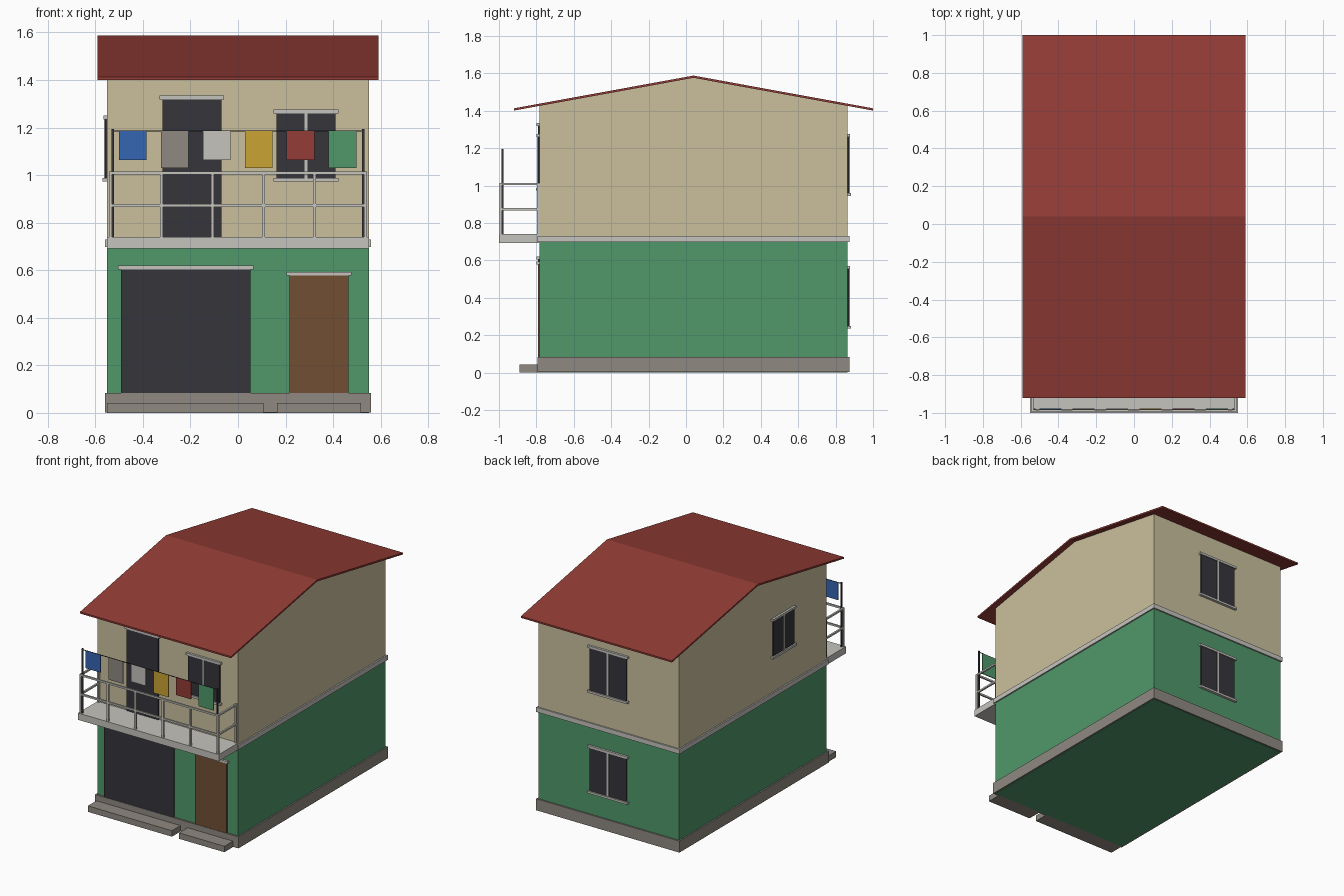
import bpy, bmesh
from math import pi
from mathutils import Matrix, Vector

cube = bpy.data.objects.get("Cube")
if cube:
    bpy.data.objects.remove(cube, do_unlink=True)


def material(name, hex_code):
    srgb = [int(hex_code[i:i + 2], 16) / 255 for i in (0, 2, 4)]
    col = [c / 12.92 if c <= 0.04045 else ((c + 0.055) / 1.055) ** 2.4 for c in srgb] + [1]
    m = bpy.data.materials.new(name)
    m.use_nodes = True
    m.diffuse_color = col
    bsdf = m.node_tree.nodes["Principled BSDF"]
    bsdf.inputs["Base Color"].default_value = col
    bsdf.inputs["Roughness"].default_value = 0.9
    return m


RED = material("roof red", "933C36")
GREEN = material("wall green", "50986A")
CREAM = material("wall cream", "CBC09D")
STONE = material("stone grey", "8F8981")
LIGHT = material("light concrete", "C5C4BE")
DARK = material("dark glass", "36353B")
BROWN = material("door brown", "724E34")
BLUE = material("cloth blue", "3566B4")
YELLOW = material("cloth yellow", "CBA434")


def finish(name, bm, mat):
    bmesh.ops.recalc_face_normals(bm, faces=bm.faces)
    mesh = bpy.data.meshes.new(name)
    bm.to_mesh(mesh)
    bm.free()
    mesh.materials.append(mat)
    obj = bpy.data.objects.new(name, mesh)
    bpy.context.collection.objects.link(obj)
    return obj


def boxes(name, mat, *spans, matrix=Matrix()):
    """One object made of boxes, each given as (x0, x1, y0, y1, z0, z1)."""
    bm = bmesh.new()
    for x0, x1, y0, y1, z0, z1 in spans:
        place = Matrix.Translation(((x0 + x1) / 2, (y0 + y1) / 2, (z0 + z1) / 2))
        size = Matrix.Diagonal((x1 - x0, y1 - y0, z1 - z0, 1))
        bmesh.ops.create_cube(bm, size=1, matrix=matrix @ place @ size)
    return finish(name, bm, mat)


def prism(name, mat, profile, half_width):
    """Extrude a (y, z) profile across x."""
    bm = bmesh.new()
    face = bm.faces.new([bm.verts.new((-half_width, y, z)) for y, z in profile])
    new = bmesh.ops.extrude_face_region(bm, geom=[face])["geom"]
    bmesh.ops.translate(bm, vec=Vector((2 * half_width, 0, 0)),
                        verts=[v for v in new if isinstance(v, bmesh.types.BMVert)])
    return finish(name, bm, mat)


def opening(name, mat, origin, angle, width, z0, z1, window=True):
    """Panel on a wall with a lintel; windows also get a sill and a mullion."""
    m = Matrix.Translation(origin) @ Matrix.Rotation(angle, 4, 'Z')
    h = width / 2
    boxes(name + "_panel", mat, (-h, h, -0.009, 0.005, z0, z1), matrix=m)
    trim = [(-h - 0.012, h + 0.012, -0.015, 0.005, z1, z1 + 0.016)]
    if window:
        trim.append((-h - 0.012, h + 0.012, -0.019, 0.005, z0 - 0.015, z0))
        trim.append((-0.007, 0.007, -0.013, 0.005, z0, z1))
    boxes(name + "_trim", LIGHT, *trim, matrix=m)


# Main dimensions
W, FRONT, BACK, MID = 0.55, -0.783, 0.863, 0.04
RIDGE, EAVE, SLAB = 1.588, 1.413, 0.74
RUN = 0.96
slope = (RIDGE - EAVE) / RUN
T = 0.012

# Base, walls and floor band
boxes("plinth", STONE, (-0.56, 0.56, FRONT - 0.012, BACK + 0.01, 0.002, 0.083))
boxes("ground_floor_walls", GREEN, (-W, W, FRONT, BACK, 0, 0.71))
top = RIDGE - T
side = top - slope * (BACK - MID)
prism("upper_floor_walls", CREAM,
      [(FRONT, 0.71), (BACK, 0.71), (BACK, side), (MID, top), (FRONT, side)], W)
boxes("floor_band", LIGHT, (-0.56, 0.56, FRONT - 0.01, BACK + 0.01, 0.697, 0.73))
boxes("front_steps", STONE, (-0.55, 0.107, -0.89, FRONT, 0, 0.042),
      (0.163, 0.517, -0.89, FRONT, 0, 0.042))

# Gabled roof sheet
prism("roof", RED, [(MID - RUN, EAVE), (MID, RIDGE), (MID + RUN, EAVE),
                    (MID + RUN, EAVE - T), (MID, RIDGE - T), (MID - RUN, EAVE - T)], 0.59)

# Doors and windows
opening("garage_door", DARK, (-0.22, FRONT, 0), 0, 0.546, 0.083, 0.604, False)
opening("entrance_door", BROWN, (0.341, FRONT, 0), 0, 0.248, 0.083, 0.577, False)
opening("balcony_door", DARK, (-0.194, FRONT, 0), 0, 0.248, 0.73, 1.318, False)
opening("front_window", DARK, (0.286, FRONT, 0), 0, 0.248, 0.988, 1.26)
opening("back_lower_window", DARK, (0, BACK, 0), pi, 0.29, 0.25, 0.555)
opening("back_upper_window", DARK, (0, BACK, 0), pi, 0.29, 0.96, 1.26)
opening("right_window", DARK, (-W, -0.295, 0), -pi / 2, 0.235, 0.988, 1.235)

# Balcony slab and railing
boxes("balcony_slab", LIGHT, (-W, W, -1.0, FRONT, 0.692, SLAB))
R, RX, RY = 0.006, 0.537, -0.99
rails = []
for z in (0.873, 1.009):
    rails.append((-RX - R, RX + R, RY - R, RY + R, z - R, z + R))
    for x in (-RX, RX):
        rails.append((x - R, x + R, RY, FRONT, z - R, z + R))
posts = [(-RX + i * RX * 2 / 5, RY) for i in range(6)] + [(-RX, -0.79), (RX, -0.79)]
for x, y in posts:
    rails.append((x - R, x + R, y - R, y + R, SLAB, 1.013))
boxes("balcony_railing", LIGHT, *rails)

# Clothes line with hanging cloths
LX, LY, LZ = 0.527, -0.981, 1.186
boxes("line_poles", DARK, *[(x - 0.005, x + 0.005, LY - 0.005, LY + 0.005, SLAB, 1.195)
                            for x in (-LX, LX)])
boxes("clothes_line", DARK, (-LX, LX, LY - 0.002, LY + 0.002, LZ - 0.002, LZ + 0.002))
cloths = [("blue", BLUE), ("grey", STONE), ("white", LIGHT),
          ("yellow", YELLOW), ("red", RED), ("green", GREEN)]
for i, (label, mat) in enumerate(cloths):
    x = -0.443 + i * 0.1765
    drop = 0.155 if i % 2 else 0.123
    boxes(label + "_cloth", mat, (x - 0.058, x + 0.058, LY - 0.003, LY + 0.003, LZ - drop, LZ))
